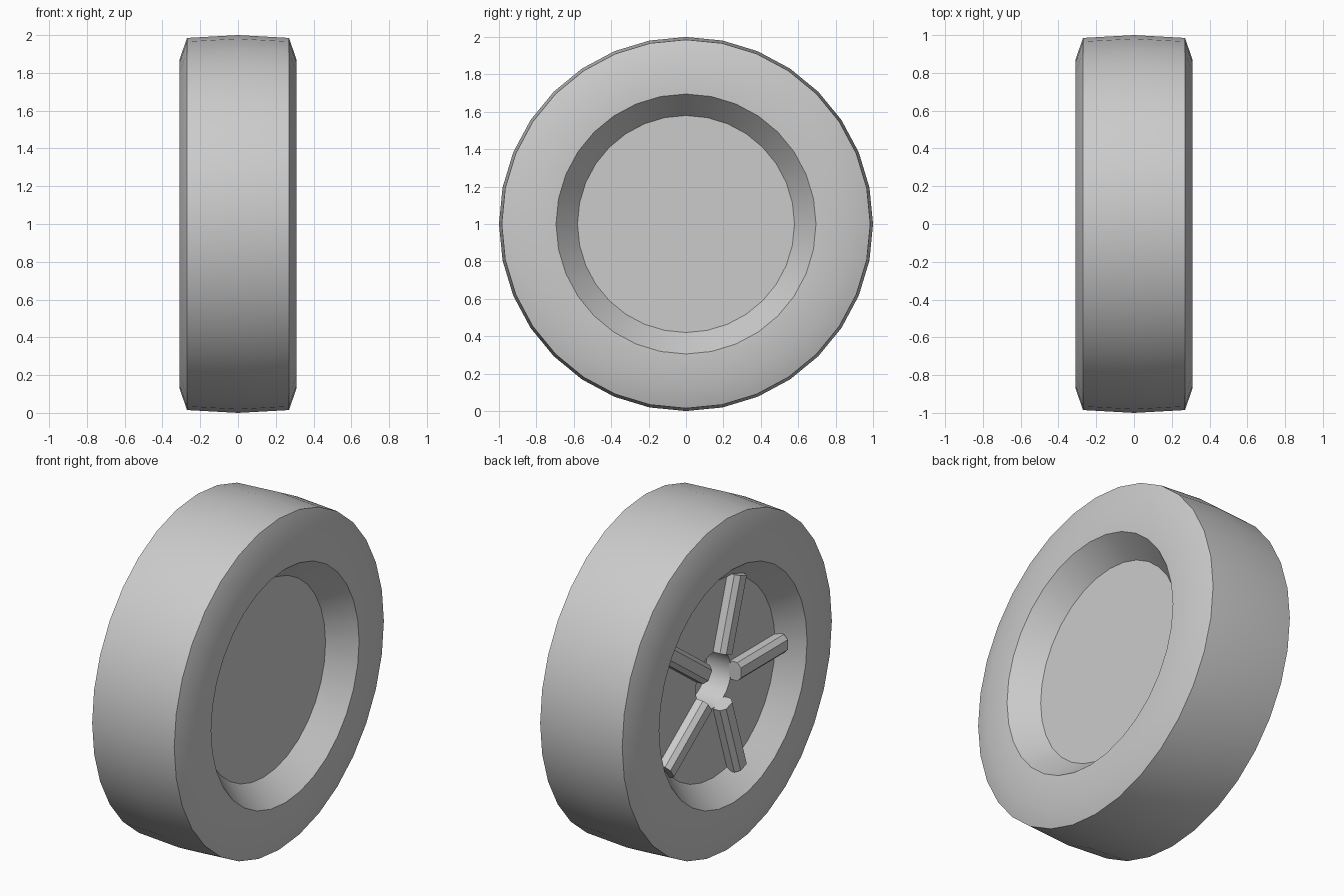
import bpy, bmesh, math
from mathutils import Matrix, Vector

old = bpy.data.objects.get("Cube")
if old:
    bpy.data.objects.remove(old, do_unlink=True)

# Single light grey colour
grey = bpy.data.materials.new("light_grey")
grey.use_nodes = True
colour = (0.6, 0.6, 0.6, 1)
grey.diffuse_color = colour
grey.node_tree.nodes["Principled BSDF"].inputs["Base Color"].default_value = colour

SIDES = 32
CENTRE = Vector((0, 0, 1))


def add_object(name, bm):
    mesh = bpy.data.meshes.new(name)
    bm.to_mesh(mesh)
    bm.free()
    mesh.materials.append(grey)
    obj = bpy.data.objects.new(name, mesh)
    obj.location = CENTRE
    bpy.context.collection.objects.link(obj)
    return obj


def lathe(name, profile):
    """Turn (x, radius) points, listed from front disc to back, around the x axis."""
    bm = bmesh.new()
    rings = []
    for x, r in profile:
        if r == 0:
            rings.append([bm.verts.new((x, 0, 0))] * SIDES)
            continue
        angles = [math.tau * j / SIDES for j in range(SIDES)]
        rings.append([bm.verts.new((x, r * math.sin(a), r * math.cos(a))) for a in angles])
    for near, far in zip(rings, rings[1:]):
        for j in range(SIDES):
            k = (j + 1) % SIDES
            corners = dict.fromkeys((near[j], near[k], far[k], far[j]))
            bm.faces.new(list(corners))
    obj = add_object(name, bm)
    bpy.ops.object.select_all(action='DESELECT')
    obj.select_set(True)
    bpy.context.view_layer.objects.active = obj
    bpy.ops.object.shade_smooth_by_angle(angle=math.radians(30))
    return obj


FRONT_X, BACK_X, DISC_R = 0.17, -0.18, 0.58

# Tyre with its crowned tread, shoulders, sidewalls and sloping rims
half = [(0.31, 0.695), (0.31, 0.87), (0.27, 0.985)]
lathe("tyre", [(FRONT_X, DISC_R)] + half + [(0, 1)]
      + [(-x, r) for x, r in reversed(half)] + [(BACK_X, DISC_R)])

# Plain disc on one side, disc with a hub recess on the other
lathe("plain_disc", [(FRONT_X, 0), (FRONT_X, DISC_R)])
HUB_R, HUB_X = 0.165, -0.02
lathe("spoked_disc", [(BACK_X, DISC_R), (BACK_X, HUB_R), (HUB_X, HUB_R), (HUB_X, 0)])

# Five raised spokes with chamfered outer edges
INNER, OUTER, WIDTH, HEIGHT = 0.16, 0.6, 0.11, 0.08
for i in range(5):
    bm = bmesh.new()
    bmesh.ops.create_cube(bm, size=1)
    bmesh.ops.scale(bm, vec=(HEIGHT, WIDTH, OUTER - INNER), verts=bm.verts)
    long_edges = [e for e in bm.edges
                  if all(v.co.x < 0 for v in e.verts)
                  and abs(e.verts[0].co.z - e.verts[1].co.z) > 0.1]
    bmesh.ops.bevel(bm, geom=long_edges, offset=0.025, segments=1, affect='EDGES')
    shift = Matrix.Translation((BACK_X - HEIGHT / 2 + 0.01, 0, (INNER + OUTER) / 2))
    turn = Matrix.Rotation(math.radians(18 + 72 * i), 4, 'X')
    bmesh.ops.transform(bm, matrix=turn @ shift, verts=bm.verts)
    bmesh.ops.recalc_face_normals(bm, faces=bm.faces)
    add_object(f"spoke_{i + 1}", bm)
